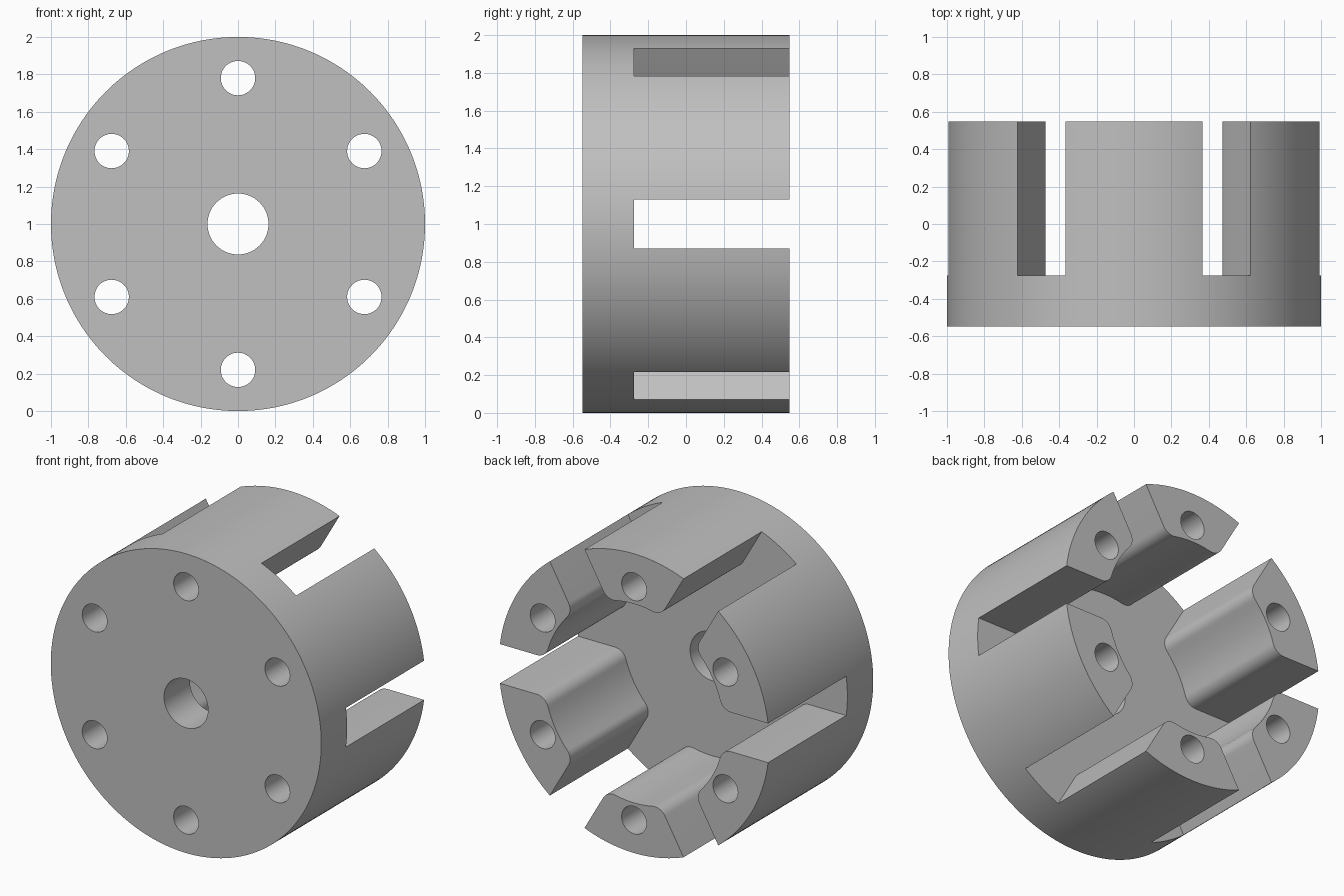
import bpy
import bmesh
from math import sin, cos, pi, radians, sqrt, atan2
from mathutils import Vector

HALF_DEPTH = 0.549
FLOOR_Y = -0.276      # inner face of the solid plate
BORE = 0.665          # radius of the inner jaw faces
FILLET = 0.085        # rounding of the inner jaw corners
CENTRE_Z = 1.0

default = bpy.data.objects.get("Cube")
if default:
    bpy.data.objects.remove(default, do_unlink=True)


def prism(name, outline, y0, y1):
    """Extrude an (x, z) outline along y."""
    bm = bmesh.new()
    face = bm.faces.new([bm.verts.new((x, y0, z + CENTRE_Z)) for x, z in outline])
    extruded = bmesh.ops.extrude_face_region(bm, geom=[face])["geom"]
    moved = [g for g in extruded if isinstance(g, bmesh.types.BMVert)]
    bmesh.ops.translate(bm, verts=moved, vec=(0, y1 - y0, 0))
    if len(bm.faces) == len(outline) + 1:
        bm.faces.new([v for v in bm.verts if v not in moved])
    bmesh.ops.recalc_face_normals(bm, faces=bm.faces)
    mesh = bpy.data.meshes.new(name)
    bm.to_mesh(mesh)
    bm.free()
    obj = bpy.data.objects.new(name, mesh)
    bpy.context.collection.objects.link(obj)
    return obj


def circle(radius, count, cx=0.0, cz=0.0):
    return [(cx + radius * cos(2 * pi * i / count),
             cz + radius * sin(2 * pi * i / count)) for i in range(count)]


def slot_outline(angle, half_width):
    """One radial slot with rounded mouths; also returns its angular half span."""
    offset = half_width + FILLET
    along = sqrt((BORE + FILLET) ** 2 - offset ** 2)
    beta = atan2(offset, along)
    steps = 10
    upper = [(1.3, half_width)]
    for i in range(steps + 1):
        phi = -pi / 2 - (pi / 2 - beta) * i / steps
        upper.append((along + FILLET * cos(phi), offset + FILLET * sin(phi)))
    side = [(u, -v) for u, v in reversed(upper)] + upper
    c, s = cos(angle), sin(angle)
    return [(u * c - v * s, u * s + v * c) for u, v in side], beta


def pocket_outline():
    """Bore and six slots as one closed outline."""
    slots = []
    for k in range(6):
        angle = radians(60 * k)
        points, beta = slot_outline(angle, 0.131 if k % 3 == 0 else 0.148)
        slots.append((angle, points, beta))
    outline = []
    for k, (angle, points, beta) in enumerate(slots):
        outline += points
        start = angle + beta
        end = angle + pi / 3 - slots[(k + 1) % 6][2]
        for i in range(1, 8):
            a = start + (end - start) * i / 8
            outline.append((BORE * cos(a), BORE * sin(a)))
    return outline


def cut(target, cutter):
    cutter.hide_render = True
    mod = target.modifiers.new("cut", 'BOOLEAN')
    mod.operation = 'DIFFERENCE'
    mod.solver = 'EXACT'
    mod.object = cutter
    bpy.context.view_layer.objects.active = target
    bpy.ops.object.modifier_apply(modifier=mod.name)
    bpy.data.objects.remove(cutter, do_unlink=True)


# Solid drum lying along y
hub = prism("jaw_coupling_hub", circle(1.0, 192), -HALF_DEPTH, HALF_DEPTH)

# Open the back into six jaws
cut(hub, prism("pocket_cutter", pocket_outline(), FLOOR_Y, 0.8))

# Central shaft hole and one bolt hole through each jaw
cut(hub, prism("shaft_hole_cutter", circle(0.163, 64), -0.8, 0.8))
for k in range(6):
    a = radians(30 + 60 * k)
    bolt = circle(0.092, 48, 0.78 * cos(a), 0.78 * sin(a))
    cut(hub, prism("bolt_hole_cutter", bolt, -0.8, 0.8))

# Single grey finish
grey = bpy.data.materials.new("machined_grey")
grey.use_nodes = True
colour = (0.527, 0.527, 0.527, 1.0)
grey.diffuse_color = colour
grey.node_tree.nodes["Principled BSDF"].inputs["Base Color"].default_value = colour
hub.data.materials.clear()
hub.data.materials.append(grey)

# Smooth curved walls, crisp edges
bpy.ops.object.select_all(action='DESELECT')
hub.select_set(True)
bpy.context.view_layer.objects.active = hub
bpy.ops.object.shade_smooth_by_angle(angle=radians(25))
